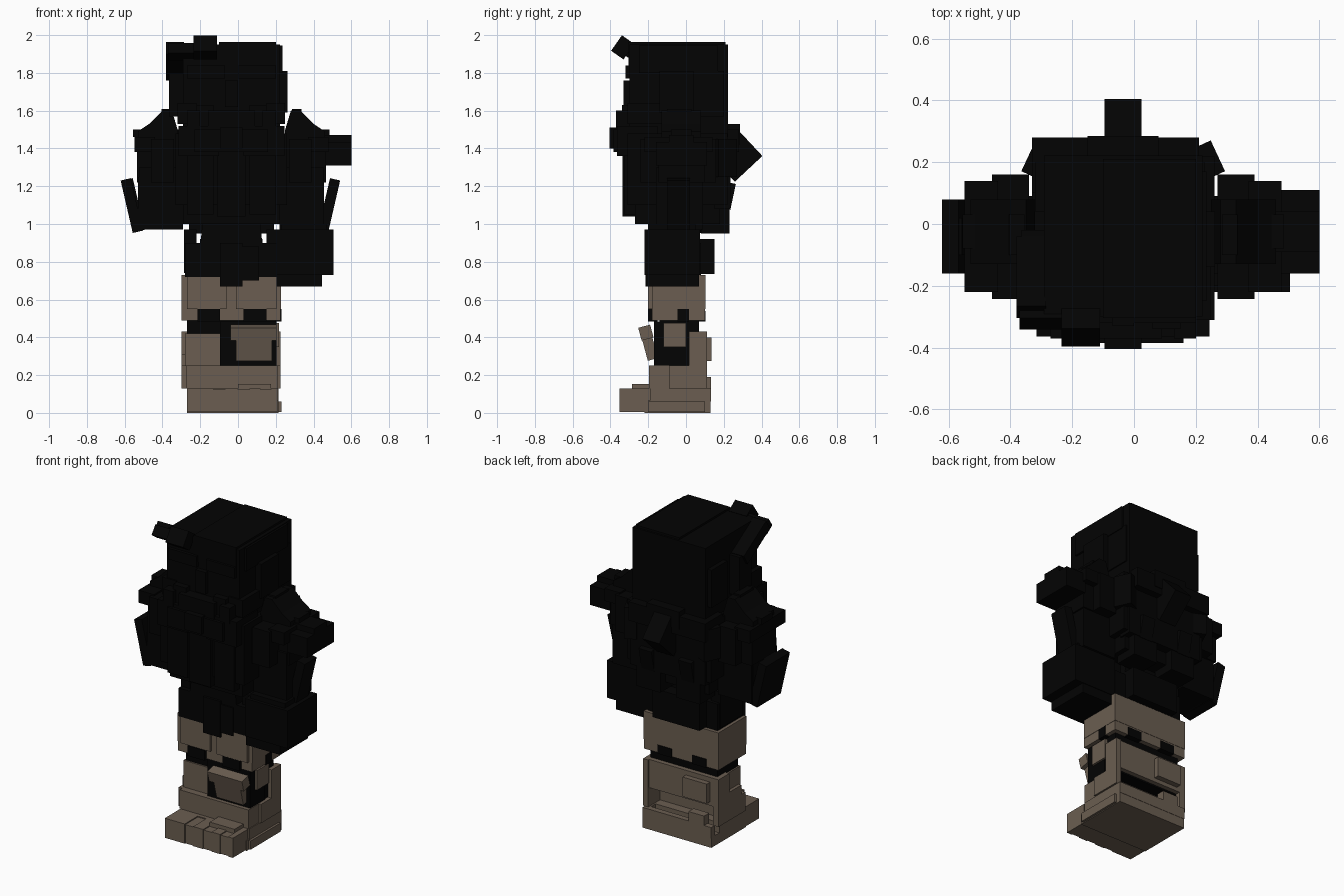
import bpy, bmesh, math
from mathutils import Matrix, Vector

CX = -0.035  # symmetry plane of the figure


def material(name, rgb):
    m = bpy.data.materials.new(name)
    m.diffuse_color = (*rgb, 1)
    return m


BLACK = material("matte black", (0.001, 0.001, 0.001))
TAN = material("dusty tan", (0.145, 0.111, 0.082))


def box(name, x, y, z, mat=BLACK, rot=None, taper=None):
    """Box from ranges; rot=(axis, degrees) about its centre; taper scales the top in x, y."""
    bm = bmesh.new()
    bmesh.ops.create_cube(bm, size=1)
    size = Vector((x[1] - x[0], y[1] - y[0], z[1] - z[0]))
    for v in bm.verts:
        if taper and v.co.z > 0:
            v.co.x *= taper[0]
            v.co.y *= taper[1]
        v.co *= size
    if rot:
        bm.transform(Matrix.Rotation(math.radians(rot[1]), 4, rot[0]))
    bm.transform(Matrix.Translation((sum(x) / 2, sum(y) / 2, sum(z) / 2)))
    me = bpy.data.meshes.new(name)
    bm.to_mesh(me)
    bm.free()
    me.materials.append(mat)
    ob = bpy.data.objects.new(name, me)
    bpy.context.collection.objects.link(ob)
    return ob


def pair(name, x, y, z, mat=BLACK, rot=None, taper=None):
    """Same box on the +x side and mirrored about the figure's centre."""
    box("right_" + name, x, y, z, mat, rot, taper)
    mx = (2 * CX - x[1], 2 * CX - x[0])
    mrot = (rot[0], -rot[1]) if rot and rot[0] != 'X' else rot
    box("left_" + name, mx, y, z, mat, mrot, taper)


def prism(name, pts, y):
    """Extrude an x-z outline along y."""
    bm = bmesh.new()
    f = bm.faces.new([bm.verts.new((px, y[0], pz)) for px, pz in pts])
    r = bmesh.ops.extrude_face_region(bm, geom=[f])
    for v in r["geom"]:
        if isinstance(v, bmesh.types.BMVert):
            v.co.y = y[1]
    bmesh.ops.recalc_face_normals(bm, faces=bm.faces)
    me = bpy.data.meshes.new(name)
    bm.to_mesh(me)
    bm.free()
    me.materials.append(BLACK)
    bpy.context.collection.objects.link(bpy.data.objects.new(name, me))


# Feet with toe blocks
box("foot_base", (-0.27, 0.215), (-0.22, 0.13), (0, 0.065), TAN)
box("foot_side_plate", (0.2, 0.23), (-0.2, 0.1), (0.005, 0.06), TAN)
box("foot_upper", (-0.27, 0.205), (-0.22, 0.05), (0.06, 0.13), TAN)
box("foot_side_rim", (0.18, 0.215), (-0.19, 0.13), (0.06, 0.13), TAN)
box("heel_wall", (-0.27, 0.215), (0.095, 0.132), (0.06, 0.13), TAN)
box("heel_post", (-0.22, -0.11), (0.08, 0.132), (0.12, 0.19), TAN)
toes = [-0.27, -0.13, -0.07, 0.0, 0.06, 0.12, 0.175, 0.21]
for i, (a, b) in enumerate(zip(toes, toes[1:])):
    box(f"toe_{i}", (a, b), (-0.352 + 0.006 * (i % 2), -0.2), (0.005, 0.13 - 0.006 * (i % 2)), TAN)
box("toe_cap", (0.0, 0.175), (-0.285, -0.19), (0.12, 0.152), TAN)

# Shins: low cuff, stepped left block, back guard
box("shin_cuff", (-0.275, 0.21), (-0.195, -0.01), (0.13, 0.25), TAN)
box("shin_cuff_side", (-0.30, -0.26), (-0.17, -0.01), (0.13, 0.25), TAN)
box("left_shin_block", (-0.30, -0.095), (-0.13, 0.03), (0.25, 0.31), TAN)
box("left_shin_step", (-0.28, -0.095), (-0.15, 0.03), (0.25, 0.42), TAN)
box("left_shin_wall", (-0.30, -0.26), (-0.01, 0.1), (0.13, 0.43), TAN)
box("right_shin_wall", (0.19, 0.226), (0.015, 0.11), (0.13, 0.43), TAN)
box("right_shin_lower", (0.19, 0.226), (-0.09, 0.11), (0.13, 0.25), TAN)
box("back_guard", (-0.30, 0.21), (0.02, 0.1), (0.25, 0.43), TAN)
box("back_guard_panel", (-0.24, -0.07), (0.1, 0.134), (0.275, 0.4), TAN)

# Knees
box("knee_core", (-0.27, 0.2), (-0.14, 0.07), (0.24, 0.56))
box("knee_front", (-0.095, 0.205), (-0.17, -0.02), (0.25, 0.485))
box("knee_side_plate", (0.19, 0.218), (-0.12, 0.0), (0.35, 0.475), TAN)
box("knee_pad", (-0.01, 0.18), (-0.225, -0.17), (0.28, 0.45), TAN, ('X', 15))
box("knee_pad_brow", (-0.04, 0.205), (-0.245, -0.18), (0.39, 0.46), TAN, ('X', 15))

# Thighs with dark notches
box("thigh_lower", (-0.298, 0.226), (-0.18, 0.10), (0.49, 0.55), TAN)
box("thigh_upper", (-0.30, 0.228), (-0.18, 0.102), (0.55, 0.73), TAN)
box("thigh_front_plate", (-0.01, 0.205), (-0.2, -0.15), (0.55, 0.72), TAN)
box("thigh_front_left", (-0.27, -0.06), (-0.195, -0.15), (0.55, 0.72), TAN)
for i, a in enumerate((-0.215, 0.03)):
    box(f"thigh_notch_front_{i}", (a, a + 0.12), (-0.201, -0.15), (0.485, 0.55))
    box(f"thigh_notch_back_{i}", (a, a + 0.1), (0.05, 0.104), (0.485, 0.54))
box("thigh_notch_side", (0.2, 0.23), (-0.045, 0.015), (0.485, 0.55))

# Pelvis and waist
box("pelvis", (-0.28, 0.21), (-0.2, 0.08), (0.72, 0.9))
box("belt_front", (-0.095, 0.025), (-0.215, 0.0), (0.67, 0.9))
box("belt_side_flap", (0.025, 0.11), (-0.21, 0.0), (0.70, 0.88))
box("belt_back", (-0.2, 0.13), (0.07, 0.15), (0.735, 0.92))
box("waist", (-0.2, 0.13), (-0.2, 0.07), (0.88, 1.06), taper=(0.9, 1))
pair("hip_pouch", (0.15, 0.215), (-0.17, 0.06), (0.74, 0.97))

# Torso
box("abdomen", (-0.29, 0.22), (-0.27, 0.18), (1.0, 1.15))
box("chest", (-0.33, 0.26), (-0.31, 0.22), (1.1, 1.48))
box("chest_centre", (-0.11, 0.04), (-0.335, -0.2), (1.04, 1.4))
pair("chest_panel", (0.06, 0.2), (-0.325, -0.2), (1.05, 1.36))
pair("chest_collar", (0.03, 0.245), (-0.365, -0.15), (1.36, 1.52))
box("collar_front", (-0.23, 0.16), (-0.385, -0.2), (1.38, 1.5))
box("collar_badge", (-0.095, 0.025), (-0.405, -0.3), (1.4, 1.51))
pair("collar_post", (0.13, 0.2), (-0.37, -0.25), (1.5, 1.6))
box("upper_back", (-0.33, 0.21), (0.1, 0.28), (1.38, 1.5))
box("upper_back_ridge", (-0.15, 0.08), (0.1, 0.285), (1.42, 1.53))
pair("back_wing", (0.2, 0.275), (0.15, 0.26), (1.25, 1.45), rot=('Z', 25))
box("back_plate", (-0.3, 0.23), (0.15, 0.235), (1.08, 1.4))
pair("back_tail", (0.02, 0.19), (0.08, 0.23), (0.95, 1.1))
pair("back_fin", (0.06, 0.15), (0.19, 0.25), (1.08, 1.22), rot=('X', -12))
box("back_thruster", (-0.095, 0.025), (0.163, 0.363), (1.265, 1.465), rot=('X', 43))

# Shoulders: sloped outline plus stacked plates
slope = [(0.25, 1.25), (0.46, 1.25), (0.46, 1.49), (0.40, 1.53), (0.33, 1.6), (0.28, 1.6), (0.25, 1.5)]
prism("right_shoulder", slope, (-0.13, 0.08))
prism("left_shoulder", [(2 * CX - a, b) for a, b in slope], (-0.13, 0.08))
pair("shoulder_plate", (0.27, 0.39), (-0.242, 0.16), (1.22, 1.45))
pair("shoulder_cap", (0.37, 0.478), (-0.22, 0.14), (1.38, 1.46))
pair("shoulder_lip", (0.33, 0.485), (-0.08, 0.03), (1.46, 1.5))
pair("shoulder_block", (0.37, 0.465), (-0.145, 0.1), (1.22, 1.4))
pair("shoulder_knob", (0.285, 0.335), (-0.1, 0.03), (1.5, 1.61))
box("right_shoulder_pod", (0.46, 0.6), (-0.16, 0.11), (1.31, 1.435))
box("right_pod_ridge", (0.46, 0.6), (-0.09, 0.04), (1.42, 1.47))

# Arms
pair("upper_arm", (0.22, 0.455), (-0.16, 0.09), (0.97, 1.3))
pair("arm_fin", (0.455, 0.51), (-0.1, 0.02), (0.96, 1.24), rot=('Y', 13))
box("right_hand", (0.205, 0.505), (-0.22, 0.075), (0.73, 0.97))
box("right_hand_base", (0.205, 0.445), (-0.21, 0.07), (0.67, 0.74))
box("right_hand_top", (0.23, 0.47), (-0.2, 0.05), (0.96, 1.0))
box("left_forearm", (-0.53, -0.31), (-0.16, 0.08), (0.97, 1.25))
box("left_fin_plate", (-0.59, -0.535), (-0.16, 0.08), (0.955, 1.24), rot=('Y', -13))

# Head
box("head", (-0.292, 0.222), (-0.30, 0.222), (1.46, 1.95))
box("head_crest", (-0.10, 0.2), (-0.305, 0.21), (1.8, 1.963))
box("head_side_panel", (0.2, 0.235), (-0.25, 0.17), (1.8, 1.945))
box("right_ear_panel", (0.2, 0.23), (0.04, 0.2), (1.57, 1.81))
box("right_ear_strut", (0.2, 0.262), (-0.14, 0.04), (1.59, 1.81))
box("left_ear_panel", (-0.32, -0.28), (0.04, 0.2), (1.57, 1.81))
box("left_ear_strut", (-0.365, -0.28), (-0.14, -0.02), (1.57, 1.82))
pair("cheek", (0.15, 0.25), (-0.31, -0.1), (1.53, 1.64))
pair("brow", (0.0, 0.2), (-0.32, -0.25), (1.77, 1.84))
box("nose", (-0.07, 0.0), (-0.33, -0.25), (1.62, 1.76))
box("jaw", (-0.16, 0.09), (-0.37, -0.2), (1.5, 1.6))
pair("jaw_side", (0.06, 0.15), (-0.34, -0.2), (1.52, 1.63))

# Head-mounted scope on the left side, with a slanted arm
box("scope", (-0.235, -0.11), (-0.375, -0.295), (1.885, 1.985), rot=('X', -35))
box("scope_arm", (-0.38, -0.285), (-0.305, -0.04), (1.825, 1.9), rot=('X', -32))
box("scope_bridge", (-0.37, -0.2), (-0.33, -0.26), (1.88, 1.945), rot=('X', -35))
